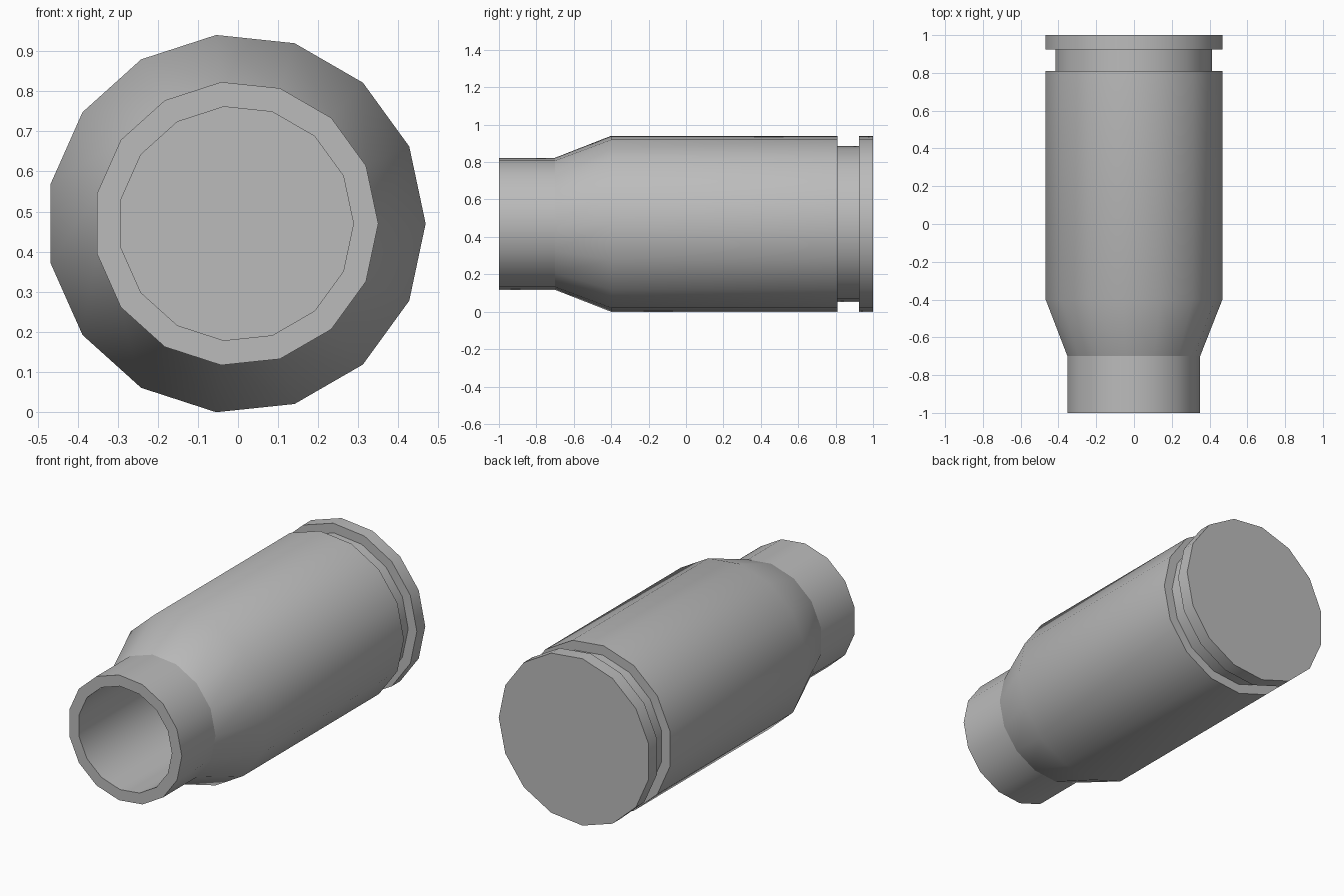
import bpy
import bmesh
from math import cos, sin, pi, radians

default = bpy.data.objects.get("Cube")
if default:
    bpy.data.objects.remove(default, do_unlink=True)

SIDES = 15
CENTRE_X, CENTRE_Z = -0.005, 0.47
BODY, GROOVE, NECK, BORE = 0.473, 0.419, 0.355, 0.293
NECK_Y = -0.7

# Profile as (radius, y): bore floor, mouth, neck, shoulder, body, groove, rim
profile = [
    (BORE, 0.7), (BORE, -1), (NECK, -1), (NECK, NECK_Y), (BODY, -0.4),
    (BODY, 0.81), (GROOVE, 0.81), (GROOVE, 0.925), (BODY, 0.925), (BODY, 1),
]

# Grey metal
metal = bpy.data.materials.new("grey_metal")
metal.use_nodes = True
grey = (0.5, 0.5, 0.5, 1)
metal.diffuse_color = grey
metal.node_tree.nodes["Principled BSDF"].inputs["Base Color"].default_value = grey


def ring(bm, radius, y):
    angles = [2 * pi * i / SIDES for i in range(SIDES)]
    return [bm.verts.new((CENTRE_X + radius * cos(a), y, CENTRE_Z + radius * sin(a)))
            for a in angles]


# Casing: rings bridged along the profile and closed at both ends
bm = bmesh.new()
rings = [ring(bm, r, y) for r, y in profile]
for near, far in zip(rings, rings[1:]):
    for i in range(SIDES):
        j = (i + 1) % SIDES
        bm.faces.new((near[i], near[j], far[j], far[i]))
bm.faces.new(rings[0])
bm.faces.new(rings[-1])
bmesh.ops.recalc_face_normals(bm, faces=bm.faces)

# Smooth shading with crisp steps and a crisp neck line
for face in bm.faces:
    face.smooth = True
for edge in bm.edges:
    at_neck = all(abs(v.co.y - NECK_Y) < 0.001 for v in edge.verts)
    edge.smooth = edge.calc_face_angle() < radians(30) and not at_neck

mesh = bpy.data.meshes.new("casing")
bm.to_mesh(mesh)
bm.free()
mesh.materials.append(metal)
casing = bpy.data.objects.new("casing", mesh)
bpy.context.collection.objects.link(casing)
